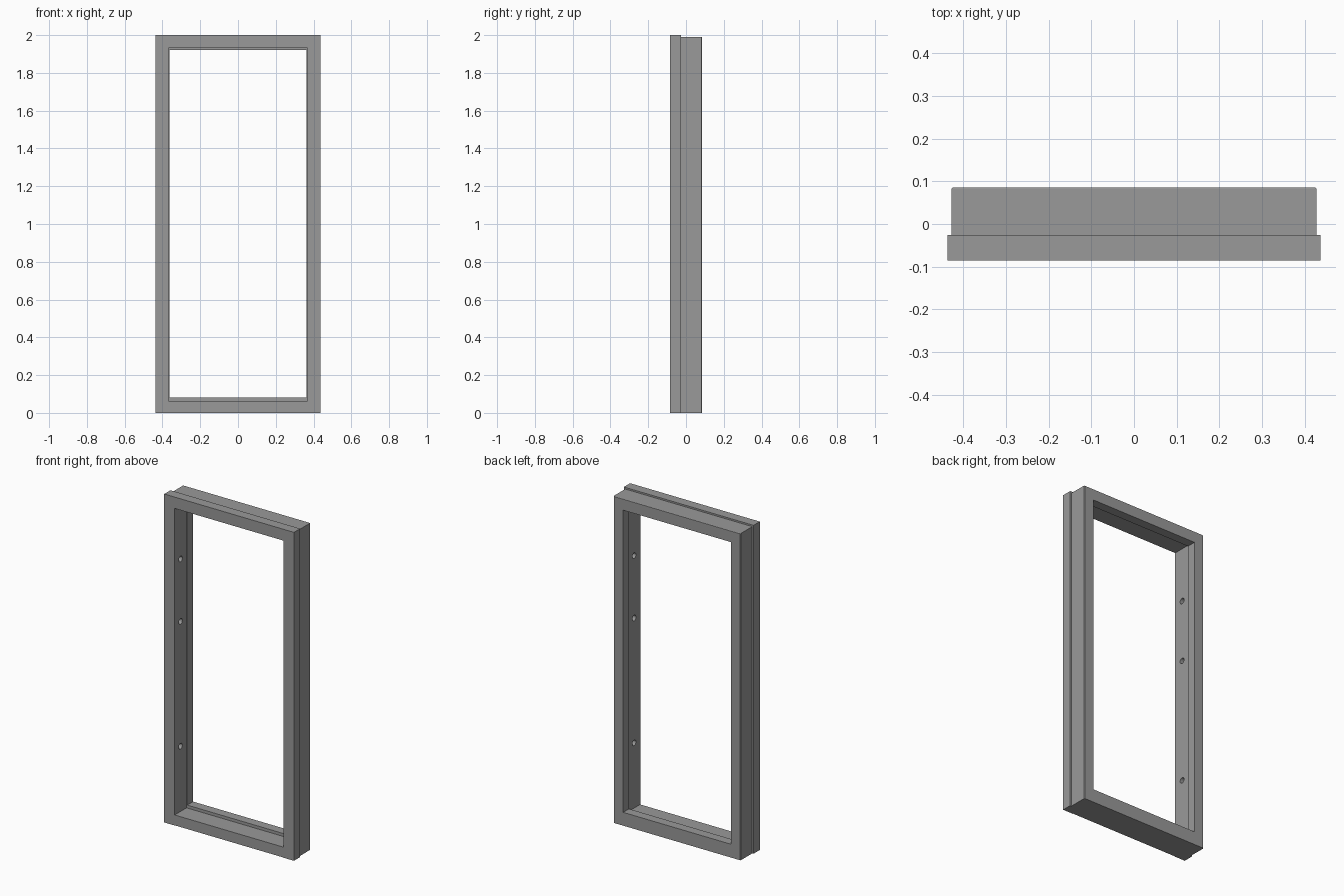
import bpy, bmesh, math
from mathutils import Matrix

if "Cube" in bpy.data.objects:
    bpy.data.objects.remove(bpy.data.objects["Cube"])


def finish(name, bm):
    bmesh.ops.recalc_face_normals(bm, faces=bm.faces)
    me = bpy.data.meshes.new(name)
    bm.to_mesh(me)
    bm.free()
    ob = bpy.data.objects.new(name, me)
    bpy.context.collection.objects.link(ob)
    return ob


# Frame section swept round the opening: (y, half width, bottom z, top z)
SECTION = [
    (-0.086, 0.437, 0.0, 2.0),        # front outer flange
    (-0.026, 0.437, 0.0, 2.0),
    (-0.026, 0.428, 0.0, 1.99),       # step back to the body
    (0.083, 0.428, 0.0, 1.99),
    (0.086, 0.425, 0.0, 1.988),       # small back chamfer
    (0.086, 0.363, 0.081, 1.921),     # back inner lip
    (0.03, 0.363, 0.081, 1.921),
    (0.03, 0.368, 0.063, 1.931),      # rebate
    (-0.086, 0.368, 0.063, 1.931),
]

bm = bmesh.new()
loops = []
for y, w, lo, hi in SECTION:
    corners = [(-w, lo), (w, lo), (w, hi), (-w, hi)]
    loops.append([bm.verts.new((x, y, z)) for x, z in corners])
for a, b in zip(loops, loops[1:] + loops[:1]):
    for i in range(4):
        j = (i + 1) % 4
        bm.faces.new((a[i], a[j], b[j], b[i]))
frame = finish("door_frame", bm)

# Dark grey finish
grey = bpy.data.materials.new("dark_grey")
grey.diffuse_color = (0.32, 0.32, 0.32, 1)
grey.use_nodes = True
grey.node_tree.nodes["Principled BSDF"].inputs["Base Color"].default_value = grey.diffuse_color
frame.data.materials.append(grey)

# Blind bolt holes in both jambs
bm = bmesh.new()
for side in (-1, 1):
    for z in (0.46, 1.22, 1.60):
        bmesh.ops.create_cone(
            bm, cap_ends=True, segments=24, radius1=0.017, radius2=0.017, depth=0.05,
            matrix=Matrix.Translation((side * 0.368, -0.027, z))
            @ Matrix.Rotation(math.pi / 2, 4, 'Y'))
holes = finish("hole_cutter", bm)

# Shallow setback of the sill front between the jambs
bm = bmesh.new()
bmesh.ops.create_cube(bm, size=1, matrix=Matrix.Translation((0, -0.094, 0.02))
                      @ Matrix.Diagonal((0.736, 0.02, 0.12, 1)))
setback = finish("sill_cutter", bm)

for cutter in (holes, setback):
    cutter.hide_render = True
    cutter.data.materials.append(grey)
    mod = frame.modifiers.new(cutter.name, 'BOOLEAN')
    mod.operation = 'DIFFERENCE'
    mod.solver = 'EXACT'
    mod.object = cutter

# Bake the cuts and drop the cutters
bpy.context.view_layer.objects.active = frame
frame.select_set(True)
for mod in list(frame.modifiers):
    bpy.ops.object.modifier_apply(modifier=mod.name)
for cutter in (holes, setback):
    bpy.data.objects.remove(cutter)
bpy.ops.object.shade_smooth_by_angle(angle=math.radians(30))
